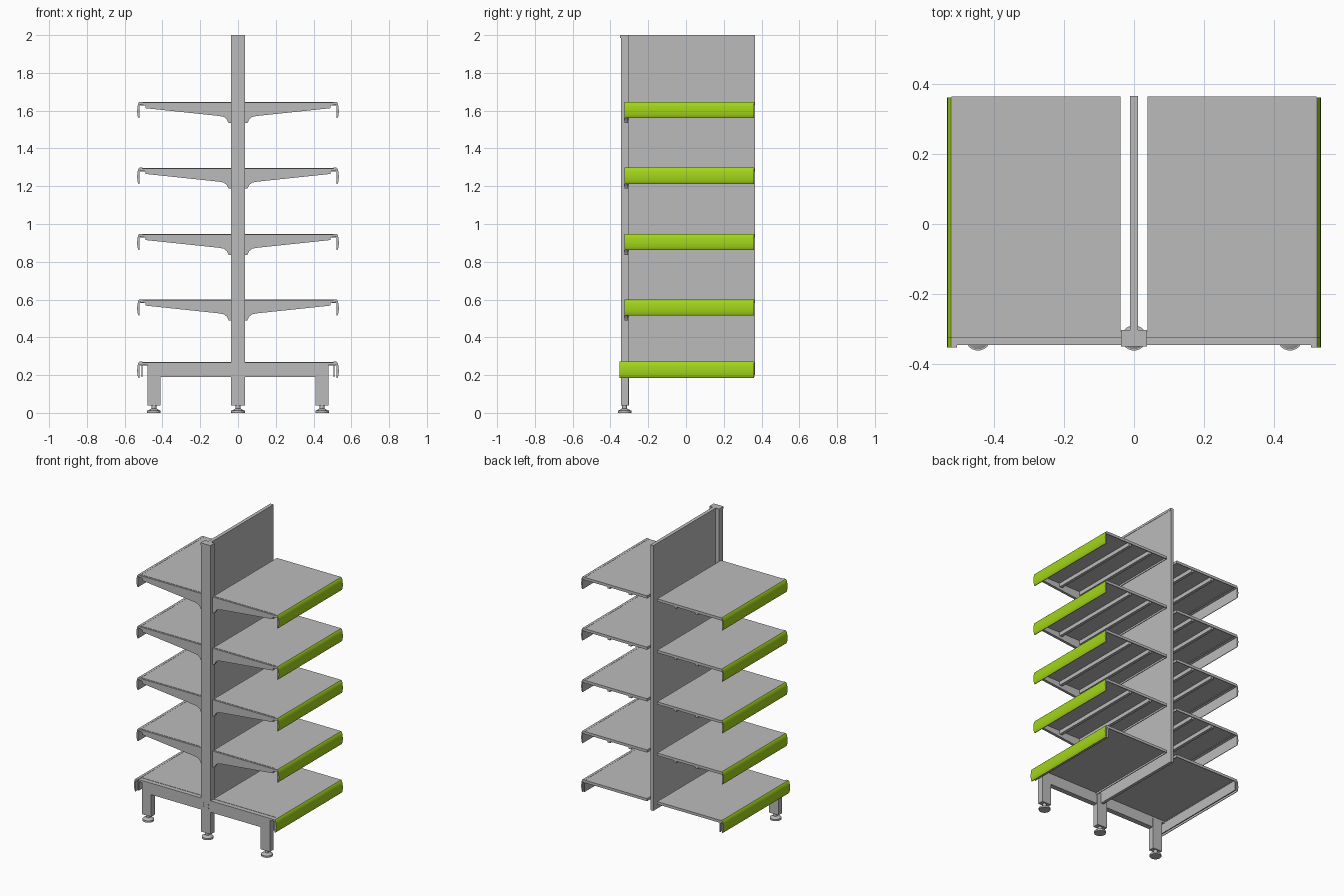
import bpy, bmesh, math

cube = bpy.data.objects.get("Cube")
if cube:
    bpy.data.objects.remove(cube, do_unlink=True)


def material(name, colour):
    m = bpy.data.materials.new(name)
    m.use_nodes = True
    m.diffuse_color = colour
    m.node_tree.nodes["Principled BSDF"].inputs["Base Color"].default_value = colour
    return m


GREY = material("light grey metal", (0.5, 0.5, 0.5, 1))
GREEN = material("lime green", (0.36, 0.66, 0.01, 1))


def finish(name, bm, smooth=False):
    bmesh.ops.recalc_face_normals(bm, faces=bm.faces)
    mesh = bpy.data.meshes.new(name)
    bm.to_mesh(mesh)
    bm.free()
    mesh.materials.append(GREY)
    ob = bpy.data.objects.new(name, mesh)
    bpy.context.collection.objects.link(ob)
    if smooth:
        bpy.ops.object.select_all(action='DESELECT')
        ob.select_set(True)
        bpy.context.view_layer.objects.active = ob
        bpy.ops.object.shade_smooth_by_angle(angle=math.radians(35))
    return ob


def add_box(bm, x, y, z):
    verts = bmesh.ops.create_cube(bm, size=1)["verts"]
    for v in verts:
        for i, (a, b) in enumerate((x, y, z)):
            v.co[i] = a if v.co[i] < 0 else b


def box(name, x, y, z):
    bm = bmesh.new()
    add_box(bm, x, y, z)
    return finish(name, bm)


def extrude_y(name, profile, side, z0, y0, y1, smooth=False):
    """Sweep an x-z profile along y, mirrored by side and lifted by z0."""
    bm = bmesh.new()
    face = bm.faces.new([bm.verts.new((side * x, y0, z0 + z)) for x, z in profile])
    out = bmesh.ops.extrude_face_region(bm, geom=[face])["geom"]
    for v in out:
        if isinstance(v, bmesh.types.BMVert):
            v.co.y = y1
    return finish(name, bm, smooth)


def mirrored(side, a, b):
    return tuple(sorted((side * a, side * b)))


BACK, FRONT = 0.363, -0.315
IN, OUT = 0.038, 0.52

BRACKET = [(0.037, -0.002), (0.515, -0.002), (0.515, -0.014), (0.49, -0.018),
           (0.49, -0.032), (0.1, -0.073), (0.075, -0.078), (0.06, -0.09),
           (0.05, -0.11), (0.037, -0.11)]
TRIM = [(0.505, 0.001), (0.522, 0.001), (0.528, -0.006), (0.532, -0.022),
        (0.534, -0.045), (0.533, -0.065), (0.53, -0.078), (0.526, -0.085),
        (0.522, -0.085), (0.522, -0.013), (0.505, -0.01)]
BEAM = [(0, -0.002), (0.52, -0.002), (0.52, -0.016), (0.48, -0.016),
        (0.48, -0.08), (0, -0.08)]


def tray(name, side, top, ribs):
    """Thin sheet with folded edges, and stiffening ribs below."""
    bm = bmesh.new()
    lip = (top - 0.018, top)
    span = mirrored(side, IN, OUT)
    add_box(bm, span, (FRONT, BACK), (top - 0.006, top))
    add_box(bm, span, (FRONT, FRONT + 0.005), lip)
    add_box(bm, span, (BACK - 0.005, BACK), lip)
    add_box(bm, mirrored(side, IN, IN + 0.005), (FRONT, BACK), lip)
    add_box(bm, mirrored(side, OUT - 0.005, OUT), (FRONT, BACK), lip)
    finish(name, bm)
    for i, x in enumerate(ribs):
        box(f"{name}_rib_{i + 1}", mirrored(side, x - 0.01, x + 0.01),
            (FRONT + 0.01, BACK - 0.006), (top - 0.032, top - 0.005))


def front_trim(name, side, top, y0):
    ob = extrude_y(name, TRIM, side, top, y0, 0.361, True)
    ob.data.materials.append(GREEN)
    for p in ob.data.polygons:
        if p.normal.x * side > 0.3 and abs(p.center.x) > 0.523:
            p.material_index = 1


def lathe_disc(bm, x, y, z0, z1, r0, r1):
    verts = bmesh.ops.create_cone(bm, cap_ends=True, segments=24, radius1=r0,
                                  radius2=r1, depth=z1 - z0)["verts"]
    bmesh.ops.translate(bm, verts=verts, vec=(x, y, (z0 + z1) / 2))


# Upright and central back panel
box("upright_post", (-0.037, 0.037), (-0.345, -0.303), (0.04, 1.99))
box("post_cap", (-0.037, 0.037), (-0.349, -0.303), (1.985, 2.0))
box("back_panel", (-0.01, 0.01), (-0.305, 0.365), (0.2, 1.998))
box("panel_top_rail", (-0.012, 0.012), (-0.305, 0.365), (1.985, 2.0))

# Shelves on both sides
for side, word in ((1, "left"), (-1, "right")):
    for n, top in enumerate((0.6, 0.947, 1.297, 1.645)):
        tag = f"{word}_{n + 1}"
        tray(f"shelf_{tag}", side, top, (0.17, 0.33))
        extrude_y(f"shelf_bracket_{tag}", BRACKET, side, top, -0.325, -0.307, True)
        front_trim(f"shelf_trim_{tag}", side, top, -0.325)

    # Base deck, beam and trim
    tray(f"base_deck_{word}", side, 0.27, ())
    extrude_y(f"base_beam_{word}", BEAM, side, 0.27, -0.345, -0.31)
    front_trim(f"base_trim_{word}", side, 0.27, -0.352)
    box(f"trim_hanger_{word}", mirrored(side, 0.506, 0.512), (-0.34, BACK), (0.19, 0.258))
    box(f"outer_leg_{word}", mirrored(side, 0.41, 0.48), (-0.345, -0.305), (0.04, 0.254))

# Levelling feet
for x, word in ((-0.445, "right"), (0, "middle"), (0.445, "left")):
    bm = bmesh.new()
    lathe_disc(bm, x, -0.325, 0, 0.012, 0.036, 0.036)
    lathe_disc(bm, x, -0.325, 0.012, 0.022, 0.032, 0.016)
    lathe_disc(bm, x, -0.325, 0.02, 0.045, 0.013, 0.013)
    finish(f"foot_{word}", bm, True)

# Bolts joining the beam and post
for x in (-0.018, 0.018):
    for z in (0.212, 0.236):
        bm = bmesh.new()
        verts = bmesh.ops.create_cone(bm, cap_ends=True, segments=12, radius1=0.006,
                                      radius2=0.006, depth=0.006)["verts"]
        for v in verts:
            v.co = (x + v.co.x, -0.345 + v.co.z, z + v.co.y)
        finish("bolt", bm, True)
